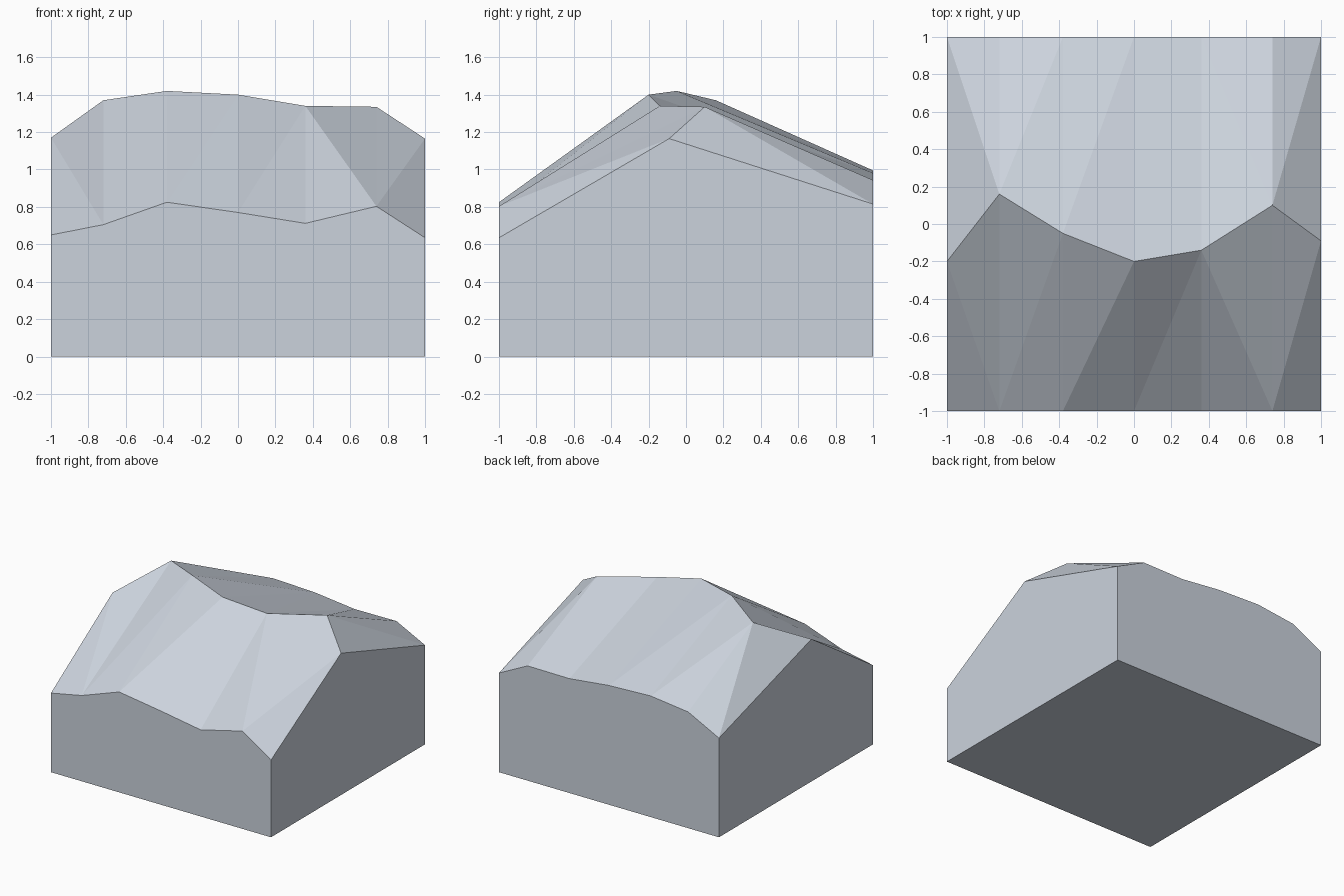
import bpy, bmesh
from mathutils import Vector

if "Cube" in bpy.data.objects:
    bpy.data.objects.remove(bpy.data.objects["Cube"])

# One material for the whole block
mat = bpy.data.materials.new("pale blue grey")
mat.diffuse_color = (0.60, 0.65, 0.72, 1)
mat.use_nodes = True
mat.node_tree.nodes["Principled BSDF"].inputs["Base Color"].default_value = mat.diffuse_color

# Cross-sections along x: (x, front height, ridge y, ridge height, back height)
stations = [
    (-1.00, 0.65, -0.20, 1.17, 0.815),
    (-0.72, 0.705, 0.16, 1.37, 0.955),
    (-0.38, 0.825, -0.05, 1.42, 0.995),
    (0.00, 0.77, -0.20, 1.40, 0.98),
    (0.36, 0.712, -0.14, 1.34, 0.94),
    (0.74, 0.803, 0.10, 1.335, 0.943),
    (1.00, 0.635, -0.09, 1.165, 0.815),
]

bm = bmesh.new()
front, ridge, back = [], [], []
for x, fz, ry, rz, bz in stations:
    front.append(bm.verts.new((x, -1, fz)))
    ridge.append(bm.verts.new((x, ry, rz)))
    back.append(bm.verts.new((x, 1, bz)))


def slope(low, high):
    """Triangulated strip between two edges, split on the shorter diagonal."""
    for i in range(len(low) - 1):
        a, b, c, d = low[i], low[i + 1], high[i + 1], high[i]
        if (a.co - c.co).length < (b.co - d.co).length:
            bm.faces.new((a, b, c))
            bm.faces.new((a, c, d))
        else:
            bm.faces.new((a, b, d))
            bm.faces.new((b, c, d))


# Two faceted slopes meeting at the ridge
slope(front, ridge)
slope(ridge, back)

# Flat base and four upright walls
fl, fr, br, bl = [bm.verts.new(p) for p in
                  ((-1, -1, 0), (1, -1, 0), (1, 1, 0), (-1, 1, 0))]
bm.faces.new((bl, br, fr, fl))
bm.faces.new([fl, fr] + front[::-1])
bm.faces.new([br, bl] + back)
bm.faces.new((fr, br, back[-1], ridge[-1], front[-1]))
bm.faces.new((bl, fl, front[0], ridge[0], back[0]))
bmesh.ops.recalc_face_normals(bm, faces=bm.faces)

mesh = bpy.data.meshes.new("ridged_block")
bm.to_mesh(mesh)
bm.free()
mesh.materials.append(mat)
block = bpy.data.objects.new("ridged_block", mesh)
bpy.context.collection.objects.link(block)
